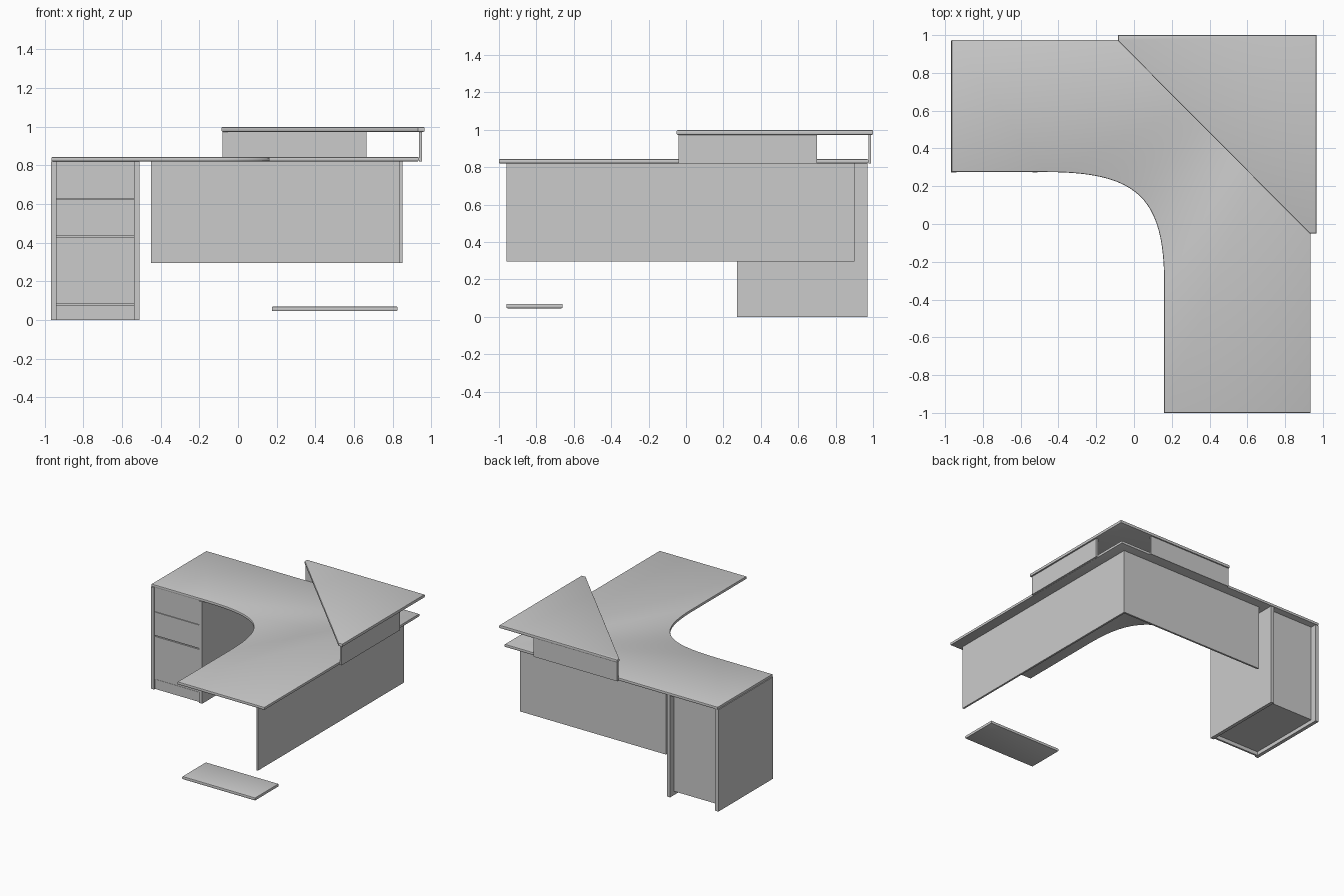
import bpy
import bmesh
from mathutils import Vector
from mathutils.geometry import interpolate_bezier

cube = bpy.data.objects.get("Cube")
if cube:
    bpy.data.objects.remove(cube)

grey = bpy.data.materials.new("light grey laminate")
grey.use_nodes = True
colour = (0.6, 0.6, 0.6, 1)
grey.diffuse_color = colour
grey.node_tree.nodes["Principled BSDF"].inputs["Base Color"].default_value = colour


def slab(name, outline, z0, z1, edge=0.0):
    """Extrude an outline upwards and optionally round its rims."""
    bm = bmesh.new()
    base = bm.faces.new([bm.verts.new((x, y, z0)) for x, y in outline])
    top = bmesh.ops.extrude_face_region(bm, geom=[base], use_keep_orig=True)["geom"]
    bmesh.ops.translate(bm, vec=(0, 0, z1 - z0),
                        verts=[v for v in top if isinstance(v, bmesh.types.BMVert)])
    bmesh.ops.recalc_face_normals(bm, faces=bm.faces)
    if edge:
        rims = [e for e in bm.edges if abs(e.verts[0].co.z - e.verts[1].co.z) < 1e-5]
        bmesh.ops.bevel(bm, geom=rims, offset=edge, segments=2, profile=0.5,
                        affect='EDGES')
    mesh = bpy.data.meshes.new(name)
    bm.to_mesh(mesh)
    bm.free()
    mesh.materials.append(grey)
    obj = bpy.data.objects.new(name, mesh)
    bpy.context.collection.objects.link(obj)
    return obj


def box(name, x0, x1, y0, y1, z0, z1, edge=0.0):
    return slab(name, [(x0, y0), (x1, y0), (x1, y1), (x0, y1)], z0, z1, edge)


# L-shaped worktop with a swept inner corner
TOP = 0.82
curve = interpolate_bezier(Vector((-0.47, 0.275)), Vector((0.02, 0.275)),
                           Vector((0.16, 0.14)), Vector((0.16, -0.32)), 25)
outline = [(-0.965, 0.275)] + [(p.x, p.y) for p in curve]
outline += [(0.16, -1), (0.935, -1), (0.935, 0.975), (-0.965, 0.975)]
worktop = slab("worktop", outline, TOP, 0.843, 0.006)

# Raised corner shelf on two riser panels
shelf = slab("corner_shelf", [(-0.085, 1), (-0.085, 0.97), (0.93, -0.05),
                              (0.965, -0.05), (0.965, 1)], 0.973, 0.998, 0.006)
box("back_riser", -0.08, 0.665, 0.975, 0.99, TOP, 0.973)
box("side_riser", 0.937, 0.953, -0.04, 0.7, TOP, 0.973)

# Modesty panels
box("back_modesty_panel", -0.45, 0.835, 0.885, 0.9, 0.295, TOP)
box("side_modesty_panel", 0.835, 0.85, -0.96, 0.9, 0.295, TOP)

# Drawer pedestal
for name, x in (("outer", -0.968), ("inner", -0.538)):
    box("pedestal_" + name + "_side", x, x + 0.028, 0.272, 0.97, 0, TOP)
IN0, IN1 = -0.94, -0.538
box("pedestal_back", IN0, IN1, 0.905, 0.92, 0.03, TOP)
box("pedestal_bottom", IN0, IN1, 0.3, 0.905, 0.03, 0.05)
box("pedestal_plinth", IN0, IN1, 0.285, 0.3, 0, 0.078)
for name, z0, z1 in (("bottom", 0.082, 0.426), ("middle", 0.434, 0.622),
                     ("top", 0.626, TOP)):
    box(name + "_drawer_front", IN0, IN1, 0.28, 0.3, z0, z1)
box("drawer_carcass", IN0, IN1, 0.3, 0.32, 0.05, TOP)

# Footrest board
footrest = box("footrest", 0.175, 0.825, -0.96, -0.66, 0.045, 0.069, 0.006)

# Smooth the rounded rims
bpy.ops.object.select_all(action='DESELECT')
for obj in (worktop, shelf, footrest):
    obj.select_set(True)
bpy.context.view_layer.objects.active = worktop
bpy.ops.object.shade_smooth_by_angle(angle=0.6)
